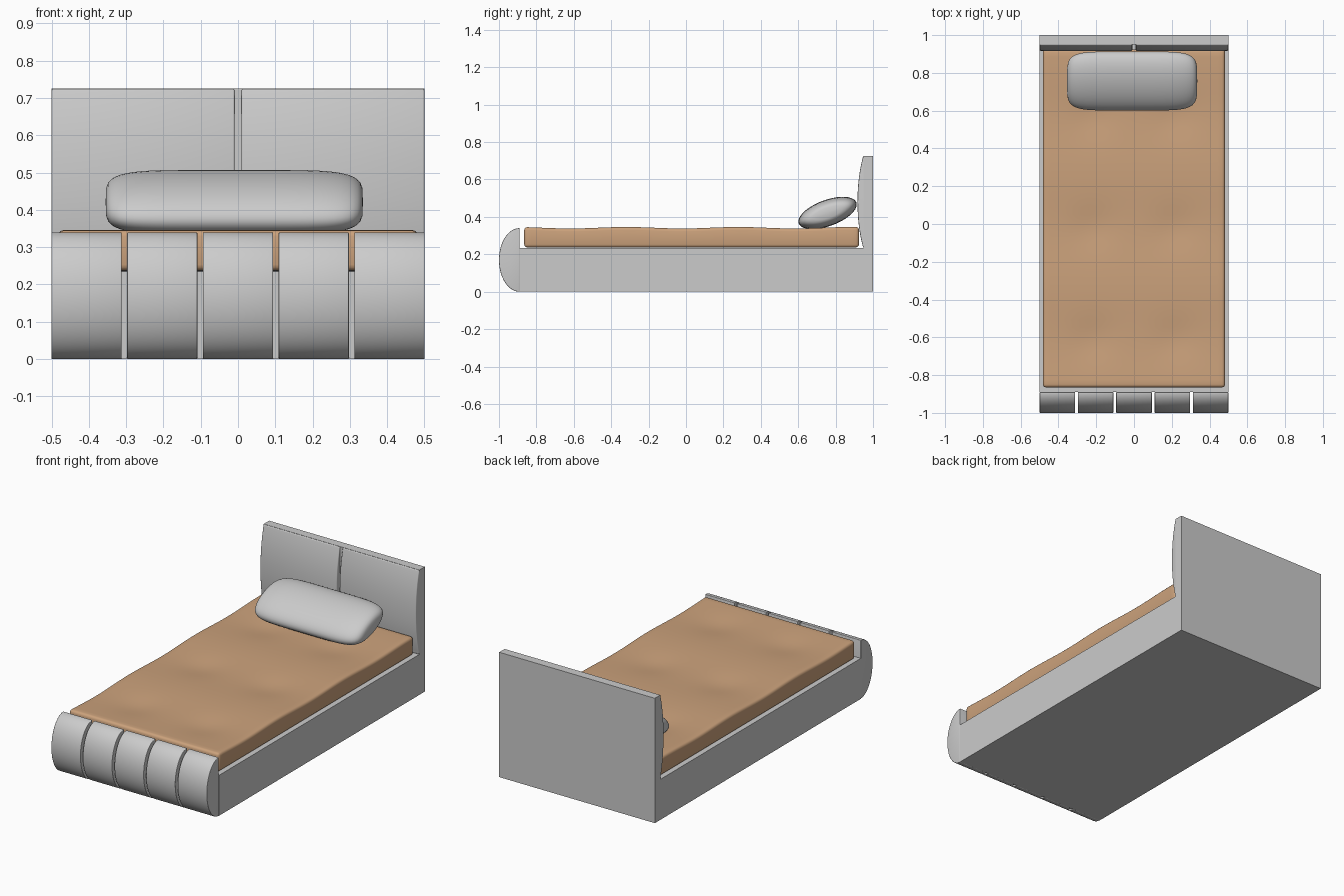
import bpy, bmesh, math
from mathutils import Vector, Matrix

if "Cube" in bpy.data.objects:
    bpy.data.objects.remove(bpy.data.objects["Cube"])

fabric = bpy.data.materials.new("tan_fabric")
fabric.diffuse_color = (0.60, 0.36, 0.20, 1)
fabric.use_nodes = True
fabric.node_tree.nodes["Principled BSDF"].inputs["Base Color"].default_value = fabric.diffuse_color


def finish(name, bm, bevel=0, mat=None, segments=3):
    """Round the sharp edges, then turn the bmesh into a smooth-shaded object."""
    bmesh.ops.recalc_face_normals(bm, faces=bm.faces)
    if bevel:
        edges = [e for e in bm.edges if e.calc_face_angle(0) > math.radians(40)]
        bmesh.ops.bevel(bm, geom=edges, offset=bevel, segments=segments,
                        profile=0.5, affect='EDGES', clamp_overlap=True)
    mesh = bpy.data.meshes.new(name)
    bm.to_mesh(mesh)
    bm.free()
    ob = bpy.data.objects.new(name, mesh)
    bpy.context.collection.objects.link(ob)
    if mat:
        mesh.materials.append(mat)
    bpy.ops.object.select_all(action='DESELECT')
    ob.select_set(True)
    bpy.context.view_layer.objects.active = ob
    bpy.ops.object.shade_smooth_by_angle(angle=math.radians(35))
    return ob


def box(name, lo, hi):
    bm = bmesh.new()
    bmesh.ops.create_cube(bm, size=1)
    lo, hi = Vector(lo), Vector(hi)
    for v in bm.verts:
        v.co = (lo + hi) / 2 + v.co * (hi - lo)
    return finish(name, bm)


def extrude_x(name, profile, x0, x1, bevel):
    """Extrude a (y, z) outline along x."""
    bm = bmesh.new()
    face = bm.faces.new([bm.verts.new((x0, y, z)) for y, z in profile])
    res = bmesh.ops.extrude_face_region(bm, geom=[face])
    for v in res["geom"]:
        if isinstance(v, bmesh.types.BMVert):
            v.co.x = x1
    return finish(name, bm, bevel)


# Base and headboard slab
box("base", (-0.5, -0.89, 0), (0.5, 0.95, 0.235))
box("headboard", (-0.5, 0.95, 0), (0.5, 1.0, 0.725))

# Two bulging headboard cushions, sunk slightly into the slab
N = 16
front = []
for i in range(N + 1):
    t = -math.cos(math.pi * i / N)
    front.append((0.947 - 0.03 * (1 - abs(t) ** 2.2), 0.48 + 0.244 * t))
profile = [(0.975, 0.236)] + front + [(0.975, 0.724)]
extrude_x("headboard_cushion_left", profile, -0.5, -0.009, 0.006)
extrude_x("headboard_cushion_right", profile, 0.009, 0.5, 0.006)

# Five half-round padded foot panels
arc = [(-0.89 - 0.11 * math.sin(math.pi * i / 32),
        0.17 - 0.17 * math.cos(math.pi * i / 32)) for i in range(33)]
for i in range(5):
    x = (i - 2) * 0.203
    extrude_x(f"foot_panel_{i + 1}", arc, x - 0.094, x + 0.094, 0.003)

# Mattress with soft dimples on the top
bm = bmesh.new()
bmesh.ops.create_grid(bm, x_segments=24, y_segments=45, size=1)
res = bmesh.ops.extrude_face_region(bm, geom=bm.faces[:])
top = {v for v in res["geom"] if isinstance(v, bmesh.types.BMVert)}
for v in bm.verts:
    x, y = v.co.x * 0.482, 0.03 + v.co.y * 0.895
    z = 0.237
    if v in top:
        z = 0.342 - 0.004 * math.cos(2 * math.pi * (y + 0.02) / 0.6)
        for dx in (-0.22, 0.22):
            for dy in (-0.61, -0.02, 0.57):
                r2 = (x - dx) ** 2 + (y - dy) ** 2
                z -= 0.010 * math.exp(-r2 / 0.012)
    v.co = (x, y, z)
finish("mattress", bm, 0.016, fabric)

# Plump pillow leaning on the headboard
bm = bmesh.new()
bmesh.ops.create_uvsphere(bm, u_segments=40, v_segments=32, radius=1)
tilt = Matrix.Rotation(math.radians(20), 3, 'X')
for v in bm.verts:
    ang = math.atan2(v.co.y, v.co.x)
    u = math.sin(math.pi / 2 * max(-1, min(1, math.asin(max(-1, min(1, v.co.z))) / (math.pi / 2))))
    wide = max(0, 1 - abs(u) ** 6) ** (1 / 5)
    thick = max(0, 1 - abs(u) ** 5) ** (1 / 4)
    p = Vector((0.345 * u, 0.164 * wide * math.cos(ang), 0.07 * thick * math.sin(ang)))
    v.co = Vector((-0.01, 0.757, 0.421)) + tilt @ p
finish("pillow", bm)
